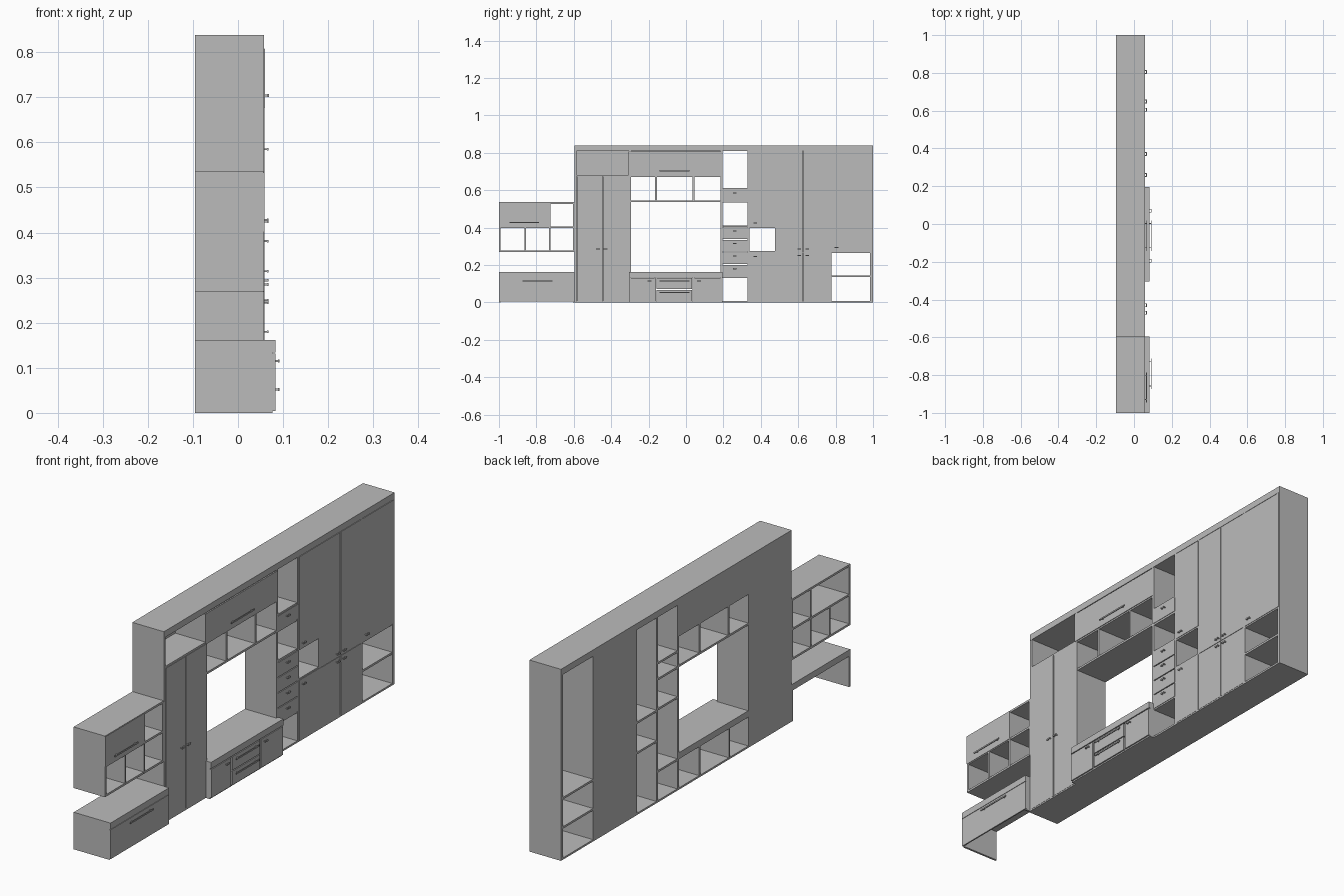
import bpy
import bmesh

if "Cube" in bpy.data.objects:
    bpy.data.objects.remove(bpy.data.objects["Cube"], do_unlink=True)

grey = bpy.data.materials.new("plain grey")
grey.use_nodes = True
grey.diffuse_color = (0.5, 0.5, 0.5, 1)
grey.node_tree.nodes["Principled BSDF"].inputs["Base Color"].default_value = (0.5, 0.5, 0.5, 1)

BACK, FRONT, BENCH = -0.095, 0.0575, 0.083
T = 0.009      # board thickness
GAP = 0.002    # reveal around each front


def boxes(name, blocks):
    """One object from blocks given as (x0, x1, y0, y1, z0, z1)."""
    bm = bmesh.new()
    for x0, x1, y0, y1, z0, z1 in blocks:
        verts = bmesh.ops.create_cube(bm, size=1)["verts"]
        for v in verts:
            v.co.x = x1 if v.co.x > 0 else x0
            v.co.y = y1 if v.co.y > 0 else y0
            v.co.z = z1 if v.co.z > 0 else z0
    mesh = bpy.data.meshes.new(name)
    bm.to_mesh(mesh)
    bm.free()
    mesh.materials.append(grey)
    ob = bpy.data.objects.new(name, mesh)
    bpy.context.collection.objects.link(ob)
    return ob


def upright(y0, y1, z0, z1, x1=FRONT):
    return (BACK, x1, y0, y1, z0, z1)


def shelf(y0, y1, z, x1=FRONT):
    return (BACK, x1 - 0.001, y0, y1, z - T / 2, z + T / 2)


def front(y0, y1, z0, z1, x=0.0585):
    return (x - 0.006, x, y0 + GAP, y1 - GAP, z0 + GAP, z1 - GAP)


def handle(y, z, width=0.02, x=0.0585):
    """Grip bar on two short posts."""
    grip = (x + 0.006, x + 0.009, y - width / 2, y + width / 2, z - 0.003, z + 0.003)
    posts = [(x - 0.001, x + 0.006, p - 0.002, p + 0.002, z - 0.002, z + 0.002)
             for p in (y - width * 0.4, y + width * 0.4)]
    return [grip] + posts


# Tall carcass: crown, plinth and uprights
boxes("crown_board", [(BACK, 0.058, -0.595, 1, 0.81, 0.838)])
boxes("plinth", [(BACK, FRONT, -0.595, 1, 0, 0.008)])
columns = [(-0.595, -0.585), (-0.305, -0.295), (0.184, 0.196), (0.328, 0.340),
           (0.476, 0.486), (0.765, 0.778), (0.985, 1)]
boxes("tall_uprights", [upright(a, b, 0.008, 0.81) for a, b in columns])

# Closed backs
boxes("back_panels", [
    (BACK, BACK + 0.005, -0.585, -0.305, 0.008, 0.81),
    (BACK, BACK + 0.005, -0.295, 0.184, 0.675, 0.81),
    (BACK, BACK + 0.005, 0.486, 0.765, 0.008, 0.81)])

# Fixed shelves in each tall column
boxes("wardrobe_shelf", [shelf(-0.585, -0.305, 0.677)])
boxes("drawer_column_shelves", [shelf(0.196, 0.328, z) for z in (0.608, 0.538, 0.407, 0.135)])
boxes("niche_column_shelves", [shelf(0.340, 0.476, z) for z in (0.403, 0.27)])
boxes("double_column_shelf", [shelf(0.486, 0.765, 0.268)])
boxes("end_column_shelves", [shelf(0.778, 0.985, z) for z in (0.268, 0.14)])

# Bridge above the central niche
boxes("bridge_shelves", [shelf(-0.295, 0.184, z) for z in (0.675, 0.541)])
boxes("bridge_dividers", [upright(y - T / 2, y + T / 2, 0.545, 0.671) for y in (-0.16, 0.04)])
boxes("bridge_flap", [front(-0.31, 0.19, 0.675, 0.808, 0.0595)])

# Tall doors
boxes("wardrobe_doors", [front(-0.585, -0.445, 0.004, 0.675), front(-0.445, -0.297, 0.004, 0.675)])
boxes("niche_column_doors", [front(0.338, 0.482, 0.403, 0.81), front(0.338, 0.482, 0.004, 0.27)])
boxes("double_doors", [front(a, b, z0, z1)
                       for a, b in ((0.482, 0.625), (0.625, 0.768))
                       for z0, z1 in ((0.004, 0.268), (0.268, 0.81))])
boxes("end_door", [front(0.775, 0.997, 0.268, 0.81)])

# Small drawers
drawers = [0.540] + [0.135 + 0.067 * i for i in range(4)]
boxes("small_drawers", [front(0.192, 0.332, z, z + 0.067) for z in drawers])

# Projecting bench under the niche
boxes("bench_top", [(BACK, BENCH, -0.305, 0.195, 0.134, 0.162)])
boxes("bench_sides", [(FRONT, 0.077, a, b, 0, 0.134) for a, b in ((-0.305, -0.295), (0.185, 0.195))])
boxes("bench_bottom", [(FRONT, 0.077, -0.295, 0.185, 0, 0.008)])
boxes("bench_dividers", [upright(y - T / 2, y + T / 2, 0.008, 0.134, 0.077) for y in (-0.165, 0.04)])
boxes("bench_fronts", [front(-0.305, -0.165, 0.004, 0.132, BENCH),
                       front(0.04, 0.195, 0.004, 0.132, BENCH),
                       front(-0.16, 0.035, 0.004, 0.069, BENCH),
                       front(-0.16, 0.035, 0.069, 0.132, BENCH)])

# Low side cabinet, open at the back and underneath
boxes("side_cabinet_top", [(BACK, BENCH, -1, -0.595, 0.134, 0.162)])
boxes("side_cabinet_ends", [upright(a, a + T, 0, 0.134, 0.077) for a in (-1, -0.604)])
boxes("side_cabinet_drawer", [front(-1.002, -0.593, 0.002, 0.134, BENCH)])

# Hanging shelf unit
boxes("hanging_shelves", [shelf(-1, -0.595, z) for z in (0.2725, 0.402, 0.531)])
boxes("hanging_uprights", [upright(y, y + T, 0.27, 0.531) for y in (-1, -0.733, -0.604)])
boxes("hanging_divider", [upright(-0.864, -0.855, 0.274, 0.402)])
boxes("hanging_flap", [front(-1.002, -0.724, 0.4, 0.535)])

# Handles
knobs = [(-0.47, 0.285), (-0.43, 0.285), (0.37, 0.424), (0.37, 0.245), (0.805, 0.294)]
knobs += [(y, z) for y in (0.605, 0.648) for z in (0.285, 0.25)]
knobs += [(0.26, z + 0.045) for z in drawers]
for y, z in knobs:
    boxes("small_handle", handle(y, z))
for y in (-0.195, 0.07):
    boxes("bench_small_handle", handle(y, 0.115, x=BENCH))
for z in (0.115, 0.052):
    boxes("bench_bar_handle", handle(-0.062, z, 0.16, BENCH))
boxes("side_cabinet_bar_handle", handle(-0.793, 0.115, 0.16, BENCH))
boxes("hanging_bar_handle", handle(-0.865, 0.428, 0.16))
boxes("bridge_bar_handle", handle(-0.062, 0.704, 0.16, 0.0595))
